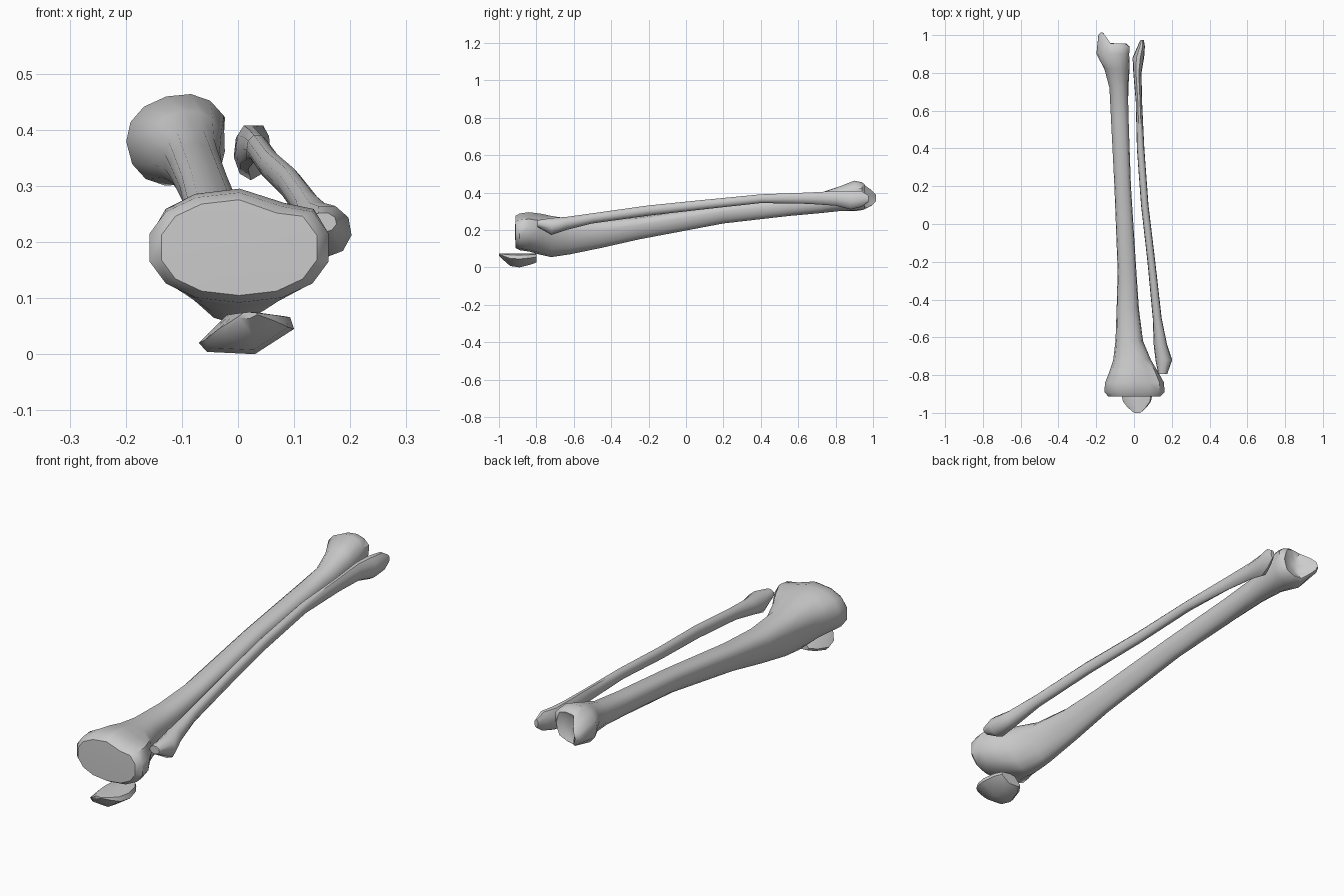
import bpy, bmesh
from math import sin, cos, pi, radians


def spow(v, p):
    return (abs(v) ** p) * (1 if v >= 0 else -1)


def oval(y, cx, cz, rx, rz, taper=0.0, roll=0.0, n=14, p=0.9):
    """Cross-section ring; taper narrows the lower (shin) side."""
    ring, r = [], radians(roll)
    for i in range(n):
        a = 2 * pi * i / n - pi / 2
        u = rx * spow(cos(a), p) * (1 + taper * sin(a))
        v = rz * spow(sin(a), p)
        ring.append((cx + u * cos(r) - v * sin(r), y, cz + u * sin(r) + v * cos(r)))
    return ring


def inset(ring, f, dy):
    """Shrunken copy of a ring, used for the end faces."""
    c = [sum(q[k] for q in ring) / len(ring) for k in range(3)]
    return [(c[0] + (q[0] - c[0]) * f, q[1] + dy, c[2] + (q[2] - c[2]) * f) for q in ring]


def loft(name, rings, angle=40, shape=None):
    bm = bmesh.new()
    rows = [[bm.verts.new(q) for q in ring] for ring in rings]
    n = len(rows[0])
    for a, b in zip(rows, rows[1:]):
        for i in range(n):
            j = (i + 1) % n
            bm.faces.new((a[i], a[j], b[j], b[i]))
    for row in (rows[0], rows[-1]):
        c = bm.verts.new([sum(v.co[k] for v in row) / n for k in range(3)])
        for i in range(n):
            bm.faces.new((row[i], row[(i + 1) % n], c))
    if shape:
        for v in bm.verts:
            shape(v.co)
    bmesh.ops.recalc_face_normals(bm, faces=bm.faces[:])
    me = bpy.data.meshes.new(name)
    bm.to_mesh(me)
    bm.free()
    ob = bpy.data.objects.new(name, me)
    bpy.context.collection.objects.link(ob)
    bpy.ops.object.select_all(action='DESELECT')
    ob.select_set(True)
    bpy.context.view_layer.objects.active = ob
    bpy.ops.object.shade_smooth_by_angle(angle=radians(angle))
    return ob


# Shin bone: y, centre x, centre z, half width, half height, taper, roll
shin = [
    (-0.89, 0.002, 0.190, 0.163, 0.098, 0.0, 0),
    (-0.84, 0.003, 0.190, 0.157, 0.105, 0.08, 0),
    (-0.78, -0.002, 0.178, 0.125, 0.110, 0.2, 0),
    (-0.72, -0.010, 0.165, 0.096, 0.110, 0.3, 0),
    (-0.62, -0.025, 0.165, 0.070, 0.095, 0.3, 0),
    (-0.45, -0.033, 0.180, 0.056, 0.075, 0.35, 0),
    (-0.25, -0.037, 0.210, 0.047, 0.060, 0.35, 0),
    (0.20, -0.060, 0.285, 0.042, 0.050, 0.3, 0),
    (0.55, -0.075, 0.325, 0.046, 0.050, 0.15, 0),
    (0.72, -0.080, 0.345, 0.050, 0.055, 0.0, 5),
    (0.82, -0.090, 0.367, 0.066, 0.067, 0.0, 10),
    (0.90, -0.107, 0.382, 0.092, 0.080, 0.0, 15),
    (0.94, -0.107, 0.380, 0.094, 0.073, 0.0, 15),
]


def shin_shape(co):
    # groove behind the knee end, between the two condyles
    if co.y < -0.75 and co.z > 0.25 and 0.01 < co.x < 0.13:
        co.z -= 0.016
    # inner ankle knob projecting past the joint face
    if co.y > 0.92:
        k = max(0.0, min(1.0, (-0.125 - co.x) / 0.05))
        co.y += 0.06 * k
        co.x += 0.012 * k
        co.z += (0.365 - co.z) * 0.35 * k
    # hollow on the outer side where the thin bone rests
    if co.y > 0.85 and co.x > -0.05 and 0.34 < co.z < 0.42:
        co.x -= 0.012


rings = [oval(*s) for s in shin]
start = [inset(rings[0], 0.4, -0.023), inset(rings[0], 0.87, -0.022)]
end = [inset(rings[-1], 0.85, 0.015), inset(rings[-1], 0.45, 0.004)]
loft("shin_bone", start + rings + end, 45, shin_shape)

# Thin outer bone
thin = [
    (-0.795, 0.152, 0.235, 0.024, 0.018),
    (-0.72, 0.158, 0.220, 0.045, 0.047),
    (-0.64, 0.140, 0.236, 0.036, 0.036),
    (-0.50, 0.123, 0.263, 0.024, 0.028),
    (-0.20, 0.092, 0.305, 0.021, 0.028),
    (0.10, 0.057, 0.337, 0.020, 0.026),
    (0.40, 0.035, 0.368, 0.020, 0.024),
    (0.65, 0.026, 0.371, 0.017, 0.031),
    (0.80, 0.018, 0.370, 0.022, 0.040),
    (0.88, 0.023, 0.360, 0.031, 0.050),
    (0.94, 0.038, 0.367, 0.020, 0.043),
    (0.975, 0.043, 0.368, 0.009, 0.018),
]
loft("outer_leg_bone", [oval(*s, n=9, p=1.0) for s in thin], 50)

# Kneecap: one skewed outline scaled along its length
cap = [(-0.07, 0.02), (-0.055, 0.004), (0.03, 0.0), (0.10, 0.045),
       (0.093, 0.066), (0.03, 0.075), (-0.02, 0.070)]
steps = [(-1.0, 0.2, 0.15), (-0.97, 0.6, 0.55), (-0.94, 0.87, 0.9),
         (-0.89, 1.0, 1.0), (-0.83, 0.85, 0.8), (-0.80, 0.6, 0.65)]
loft("kneecap", [[(0.018 + (x - 0.018) * sx, y, 0.075 - (0.075 - z) * sz) for x, z in cap]
                 for y, sx, sz in steps], 40)
